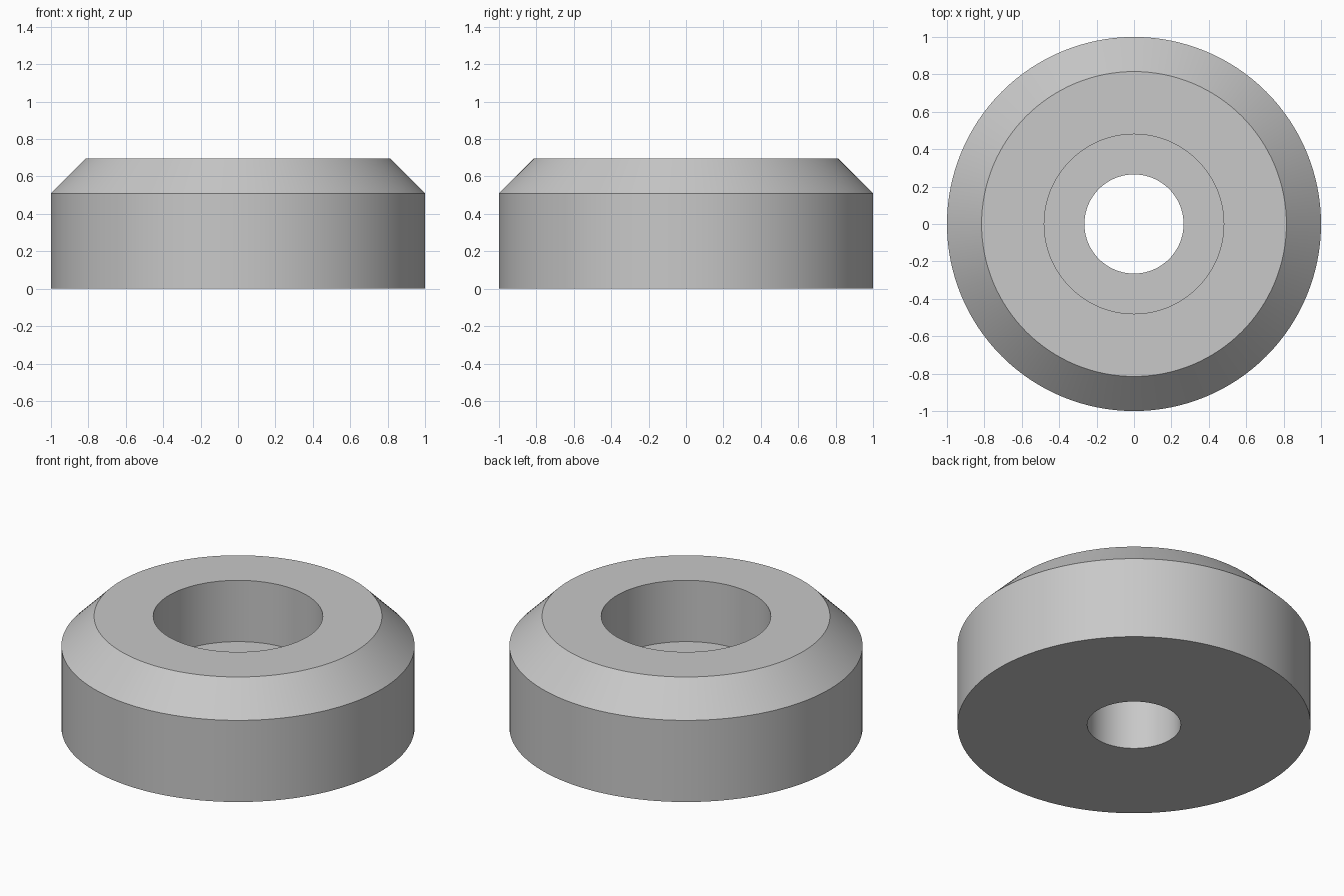
import bpy, bmesh, math

if "Cube" in bpy.data.objects:
    bpy.data.objects.remove(bpy.data.objects["Cube"])

SEGMENTS = 128
# Closed ring cross-section as (radius, height)
PROFILE = [
    (0.265, 0.0),    # bottom of through hole
    (1.0, 0.0),      # outer wall
    (1.0, 0.51),
    (0.815, 0.695),  # chamfer up to the top face
    (0.48, 0.695),   # counterbore rim
    (0.48, 0.312),   # counterbore floor
    (0.265, 0.312),
]

grey = bpy.data.materials.new("plain grey")
grey.diffuse_color = (0.58, 0.58, 0.58, 1.0)
grey.use_nodes = True
grey.node_tree.nodes["Principled BSDF"].inputs["Base Color"].default_value = grey.diffuse_color

# Chamfered ring, revolved from the cross-section
bm = bmesh.new()
rings = []
for i in range(SEGMENTS):
    a = 2 * math.pi * i / SEGMENTS
    rings.append([bm.verts.new((r * math.cos(a), r * math.sin(a), z)) for r, z in PROFILE])
n = len(PROFILE)
for i in range(SEGMENTS):
    here, after = rings[i], rings[(i + 1) % SEGMENTS]
    for j in range(n):
        k = (j + 1) % n
        bm.faces.new((here[j], after[j], after[k], here[k]))
bmesh.ops.recalc_face_normals(bm, faces=bm.faces)

mesh = bpy.data.meshes.new("counterbored_ring")
bm.to_mesh(mesh)
bm.free()
mesh.materials.append(grey)
ring = bpy.data.objects.new("counterbored_ring", mesh)
bpy.context.collection.objects.link(ring)

# Smooth round walls, sharp rims
bpy.context.view_layer.objects.active = ring
ring.select_set(True)
bpy.ops.object.shade_smooth_by_angle(angle=math.radians(30))
